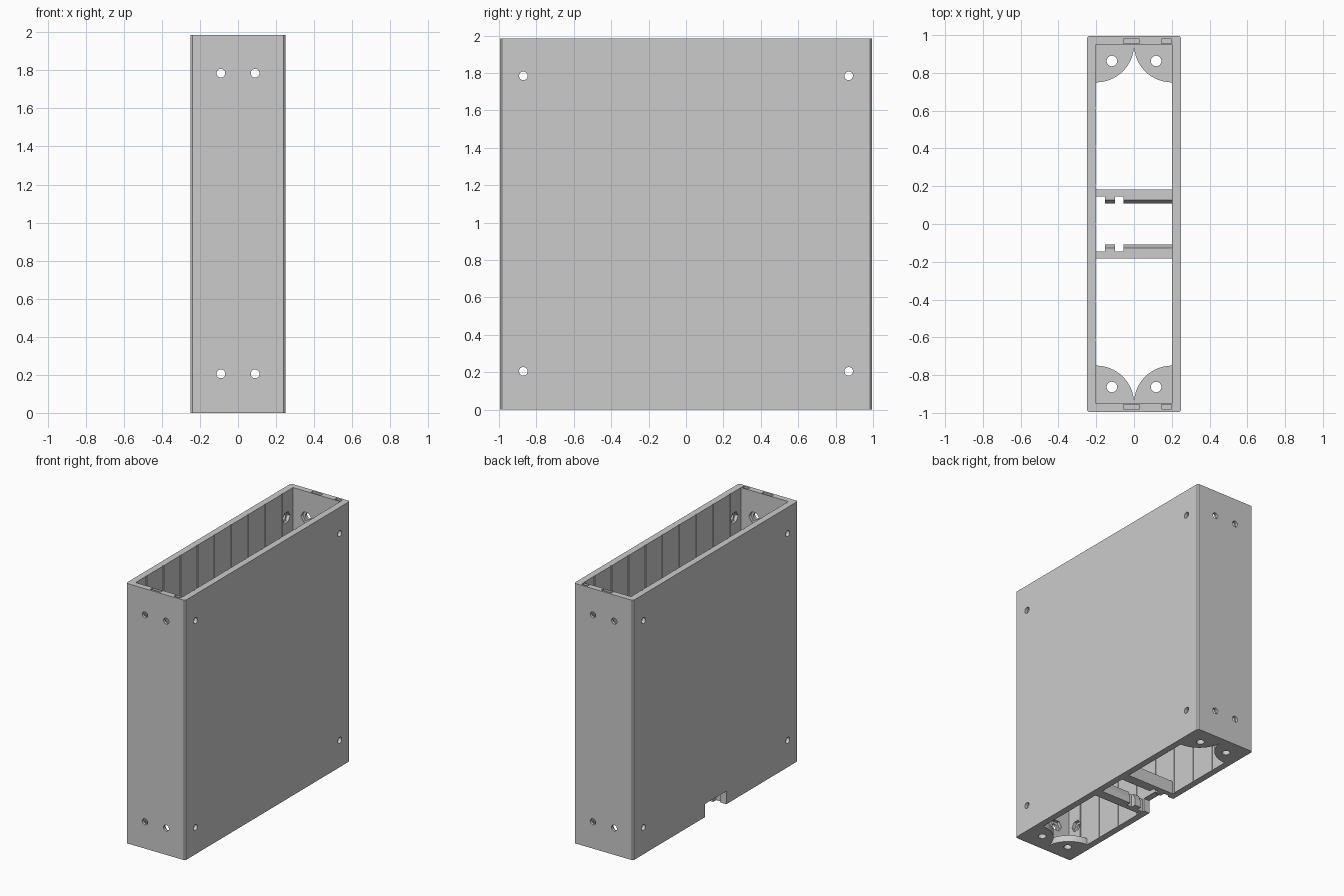
import bpy, bmesh
from math import sin, cos, pi

cube = bpy.data.objects.get("Cube")
if cube:
    bpy.data.objects.remove(cube, do_unlink=True)

HX, HY, H = 0.25, 0.995, 1.985     # outer half sizes and height
IX, IY = 0.2, 0.95                 # inner half sizes
SIDES = (-1, 1)

grey = bpy.data.materials.new("plain grey")
grey.use_nodes = True
grey.diffuse_color = (0.6, 0.6, 0.6, 1)
grey.node_tree.nodes["Principled BSDF"].inputs["Base Color"].default_value = (0.6, 0.6, 0.6, 1)


def prism(bm, outline, a, b, axis):
    """Extrude a 2D outline from a to b along an axis."""
    def place(p, w):
        return ((w, p[0], p[1]), (p[0], w, p[1]), (p[0], p[1], w))[axis]
    low = [bm.verts.new(place(p, a)) for p in outline]
    high = [bm.verts.new(place(p, b)) for p in outline]
    bm.faces.new(low)
    bm.faces.new(high)
    for i in range(len(low)):
        j = (i + 1) % len(low)
        bm.faces.new((low[i], low[j], high[j], high[i]))


def rect(u0, u1, v0, v1):
    return [(u0, v0), (u1, v0), (u1, v1), (u0, v1)]


def ring(u, v, r, n):
    return [(u + r * cos(2 * pi * i / n), v + r * sin(2 * pi * i / n)) for i in range(n)]


def part(name, prisms):
    """Make one object from a list of prism descriptions."""
    bm = bmesh.new()
    for p in prisms:
        prism(bm, *p)
    bmesh.ops.recalc_face_normals(bm, faces=bm.faces)
    me = bpy.data.meshes.new(name)
    bm.to_mesh(me)
    bm.free()
    me.materials.append(grey)
    ob = bpy.data.objects.new(name, me)
    bpy.context.collection.objects.link(ob)
    return ob


def cut(ob, prisms):
    """Subtract prisms from an object and bake the result."""
    cutter = part("cutter", prisms)
    cutter.hide_render = True
    mod = ob.modifiers.new("cut", 'BOOLEAN')
    mod.operation = 'DIFFERENCE'
    mod.solver = 'EXACT'
    mod.object = cutter
    deps = bpy.context.evaluated_depsgraph_get()
    baked = bpy.data.meshes.new_from_object(ob.evaluated_get(deps))
    ob.modifiers.clear()
    ob.data = baked
    bpy.data.objects.remove(cutter, do_unlink=True)


# Shell with small chamfers on the upright edges
c = 0.01
corner = [(HX - c, HY), (HX, HY - c)]
outer = corner + [(x, -y) for x, y in reversed(corner)]
outer += [(-x, -y) for x, y in corner] + [(-x, y) for x, y in reversed(corner)]
shell = part("box_shell", [(outer, 0, H, 2)])

# Hollow with fine upright grooves along both long walls
g = 0.005
side = [(IX, -IY)]
for i in range(-4, 5):
    y = i * 0.205
    side += [(IX, y - g), (IX + g, y - g), (IX + g, y + g), (IX, y + g)]
side.append((IX, IY))
cut(shell, [(side + [(-x, -y) for x, y in side], -0.1, H + 0.1, 2)])

# Screw holes through all walls, with hexagonal nut recesses inside
holes, nuts = [], []
for s in SIDES:
    for z in (0.205, 1.785):
        for t in SIDES:
            for r, n, depth, out in ((0.023, 24, 0.02, holes), (0.045, 6, 0.025, nuts)):
                reach = 0.1 if out is holes else depth
                out.append((ring(t * 0.87, z, r, n), s * (IX - 0.02), s * (IX + reach), 0))
                out.append((ring(t * 0.09, z, r, n), s * (IY - 0.02), s * (IY + reach), 1))
cut(shell, holes)
cut(shell, nuts)

# Slots sunk in the end rims and the cable notch at the foot of one wall
slots = [(rect(-0.13, 0.13, -0.1, 0.1), -0.3, -0.18, 0)]
for s in SIDES:
    for x0, x1 in ((-0.055, 0.03), (0.145, 0.198)):
        y0, y1 = sorted((s * 0.955, s * 0.98))
        slots.append((rect(x0, x1, y0, y1), H - 0.06, H + 0.1, 2))
cut(shell, slots)

# Quarter-round mounting plates in the bottom corners
for sx, xname in zip(SIDES, ("right", "left")):
    for sy, yname in zip(SIDES, ("front", "back")):
        arc = [(sx * (IX - 0.2 * cos(a * pi / 48)), sy * (IY - 0.2 * sin(a * pi / 48)))
               for a in range(25)]
        tab = arc + [(sx * (IX + 0.01), sy * (IY - 0.2)), (sx * (IX + 0.01), sy * (IY + 0.01)),
                     (0, sy * (IY + 0.01))]
        plate = part(f"corner_plate_{yname}_{xname}", [(tab, 0, 0.05, 2)])
        cut(plate, [(ring(sx * 0.117, sy * 0.863, 0.028, 24), -0.1, 0.2, 2)])

# Cross bars with a sloped inner edge and clip slots near one end
for s, name in zip(SIDES, ("front", "back")):
    profile = [(s * 0.108, 0), (s * 0.183, 0), (s * 0.183, 0.1), (s * 0.128, 0.1), (s * 0.108, 0.05)]
    bar = part(f"cross_bar_{name}", [(profile, -IX, IX, 0)])
    y0, y1 = sorted((s * 0.09, s * 0.145))
    cut(bar, [(rect(x0, x1, y0, y1), -0.1, 0.2, 2) for x0, x1 in ((-0.21, -0.153), (-0.1, -0.055))])
